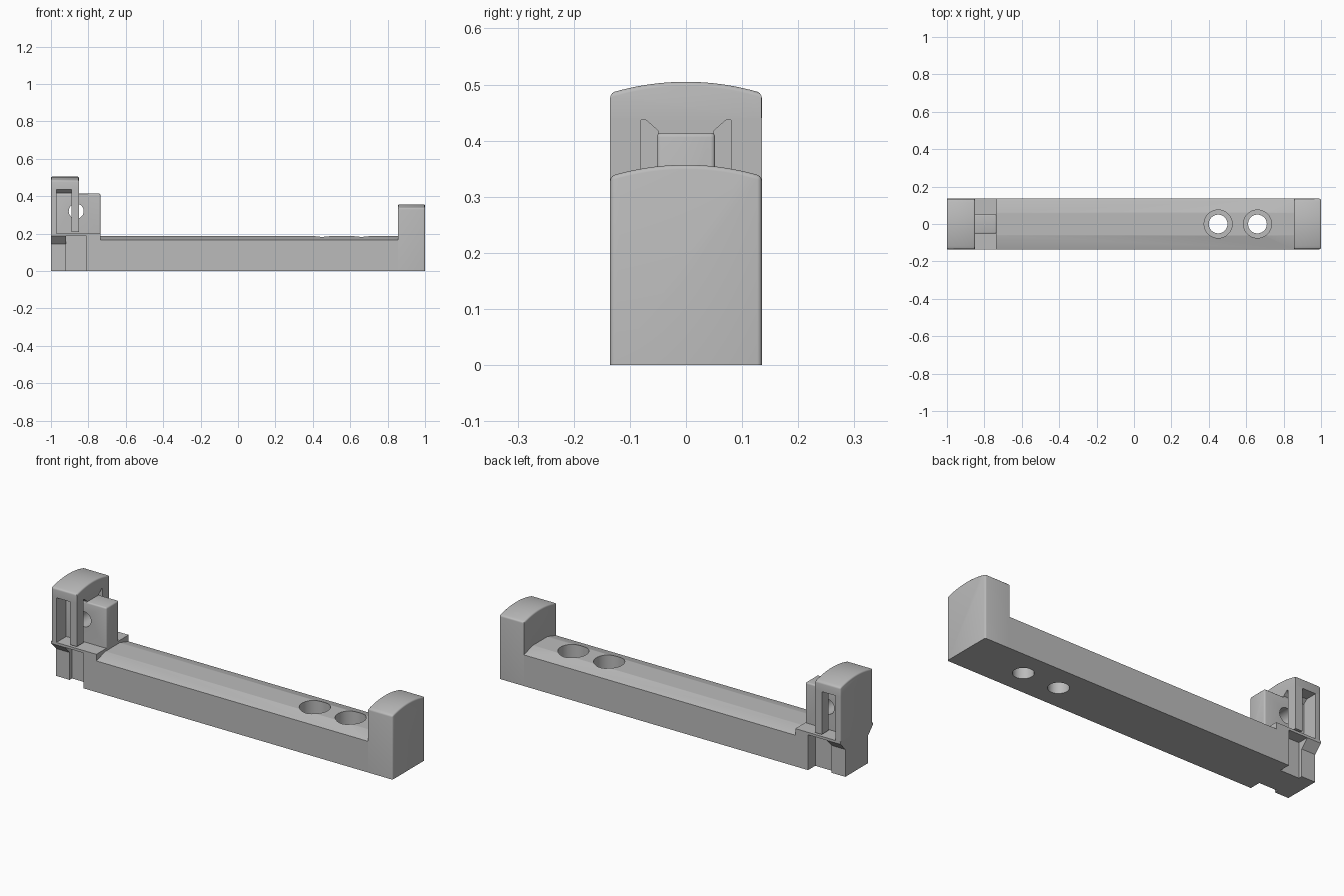
import bpy, bmesh, math
from mathutils import Matrix

cube = bpy.data.objects.get("Cube")
if cube:
    bpy.data.objects.remove(cube, do_unlink=True)

grey = bpy.data.materials.new("plain grey")
grey.use_nodes = True
colour = (0.5, 0.5, 0.5, 1)
grey.diffuse_color = colour
grey.node_tree.nodes["Principled BSDF"].inputs["Base Color"].default_value = colour

W = 0.135  # half width of the whole model


def add_object(name, bm):
    bmesh.ops.recalc_face_normals(bm, faces=bm.faces)
    mesh = bpy.data.meshes.new(name)
    bm.to_mesh(mesh)
    bm.free()
    mesh.materials.append(grey)
    obj = bpy.data.objects.new(name, mesh)
    bpy.context.collection.objects.link(obj)
    return obj


def prism(name, profile, x0, x1, bevel=None, width=0.008):
    """Extrude a (y, z) profile along x; bevel the sharp edges picked by a rule."""
    bm = bmesh.new()
    face = bm.faces.new([bm.verts.new((x0, y, z)) for y, z in profile])
    new = bmesh.ops.extrude_face_region(bm, geom=[face])["geom"]
    moved = [v for v in new if isinstance(v, bmesh.types.BMVert)]
    bmesh.ops.translate(bm, verts=moved, vec=(x1 - x0, 0, 0))
    bmesh.ops.recalc_face_normals(bm, faces=bm.faces)
    if bevel:
        edges = [e for e in bm.edges if e.calc_face_angle(0) > 0.5
                 and bevel(e.verts[0].co, e.verts[1].co)]
        bmesh.ops.bevel(bm, geom=edges, offset=width, segments=3,
                        profile=0.5, affect='EDGES')
    return add_object(name, bm)


def mirrored(half):
    """Close a right-hand (y, z) outline with its mirror image."""
    return half + [(-y, z) for y, z in reversed(half)]


def rect(y0, y1, z0, z1):
    return [(y0, z0), (y1, z0), (y1, z1), (y0, z1)]


def arched(z0, z_edge, z_mid, n=16):
    top = [(W * (1 - 2 * i / n), z_edge + (z_mid - z_edge) * (1 - (1 - 2 * i / n) ** 2))
           for i in range(n + 1)]
    return [(-W, z0), (W, z0)] + top


def cutter(axis, radius, start, length):
    bm = bmesh.new()
    bmesh.ops.create_cone(bm, cap_ends=True, segments=48, radius1=radius,
                          radius2=radius, depth=length)
    turn = {'X': Matrix.Rotation(math.pi / 2, 4, 'Y'),
            'Y': Matrix.Rotation(math.pi / 2, 4, 'X'), 'Z': Matrix()}[axis]
    bm.transform(Matrix.Translation(start) @ turn)
    obj = add_object("cutter", bm)
    obj.hide_render = True
    return obj


def cut(obj, cutters):
    for c in cutters:
        mod = obj.modifiers.new("cut", 'BOOLEAN')
        mod.operation, mod.solver, mod.object = 'DIFFERENCE', 'EXACT', c
    bpy.context.view_layer.update()
    graph = bpy.context.evaluated_depsgraph_get()
    mesh = bpy.data.meshes.new_from_object(obj.evaluated_get(graph))
    obj.modifiers.clear()
    obj.data = mesh


# Cutters: long bore, screw holes with counterbores, cross hole
bore = cutter('X', 0.061, (-0.1, 0, 0.165), 2.0)
screws = []
for x in (0.45, 0.66):
    screws += [cutter('Z', 0.05, (x, 0, 0.1), 0.5),
               cutter('Z', 0.075, (x, 0, 0.27), 0.4)]
cross = cutter('Y', 0.04, (-0.865, 0, 0.32), 0.5)

# Long bar with a round channel
bar = prism("bar", mirrored([(W, 0), (W, 0.165), (0.062, 0.187)]), -0.81, 0.855)
cut(bar, [bore] + screws)

# Low end block with arched top
end_block = prism("end_block", arched(0, 0.337, 0.357), 0.855, 1.0,
                  lambda a, b: max(a.z, b.z) > 0.1
                  and (min(a.z, b.z) > 0.1 or min(a.x, b.x) > 0.9))
cut(end_block, [bore])

# Flange and neck under the tall head
flange = prism("flange", mirrored([(0.095, 0), (0.095, 0.145), (W, 0.187), (W, 0.2)]),
               -1.0, -0.92)
neck = prism("neck", rect(-0.075, 0.075, 0, 0.19), -0.92, -0.81)
ledge = prism("ledge", rect(-W, W, 0.187, 0.2), -0.92, -0.81)
platform = prism("platform", rect(-W, W, 0.16, 0.2), -0.81, -0.735)

# Tall head: end wall, arched cap and centre block
end_wall = prism("end_wall", rect(-W, W, 0.2, 0.44), -1.0, -0.97,
                 lambda a, b: max(a.x, b.x) < -0.99 and abs(a.z - b.z) > 0.1)
cap = prism("cap", arched(0.437, 0.485, 0.505), -1.0, -0.85,
            lambda a, b: min(a.z, b.z) > 0.46
            or (max(a.x, b.x) < -0.99 and abs(a.z - b.z) > 0.02))
cap_root = prism("cap_root", mirrored([(0.05, 0.4), (0.05, 0.418), (0.075, 0.44)]),
                 -0.975, -0.85)
centre_block = prism("centre_block", rect(-0.052, 0.052, 0.19, 0.414), -0.975, -0.735,
                     lambda a, b: max(a.z, b.z) > 0.3
                     and (min(a.z, b.z) > 0.3 or min(a.x, b.x) > -0.8))
for part in (flange, neck, ledge, platform, end_wall):
    cut(part, [bore])
cut(centre_block, [bore, cross])

# Hanging posts on both sides of the head
for side, label in ((1, "left"), (-1, "right")):
    y0, y1 = sorted((side * 0.08, side * W))
    prism(label + "_post", rect(y0, y1, 0.21, 0.44), -0.89, -0.85)

for c in [bore, cross] + screws:
    bpy.data.objects.remove(c, do_unlink=True)

# Smooth shading with sharp edges kept
bpy.ops.object.select_all(action='DESELECT')
for obj in bpy.context.scene.objects:
    if obj.type == 'MESH':
        obj.select_set(True)
        bpy.context.view_layer.objects.active = obj
bpy.ops.object.shade_smooth_by_angle(angle=math.radians(32))
